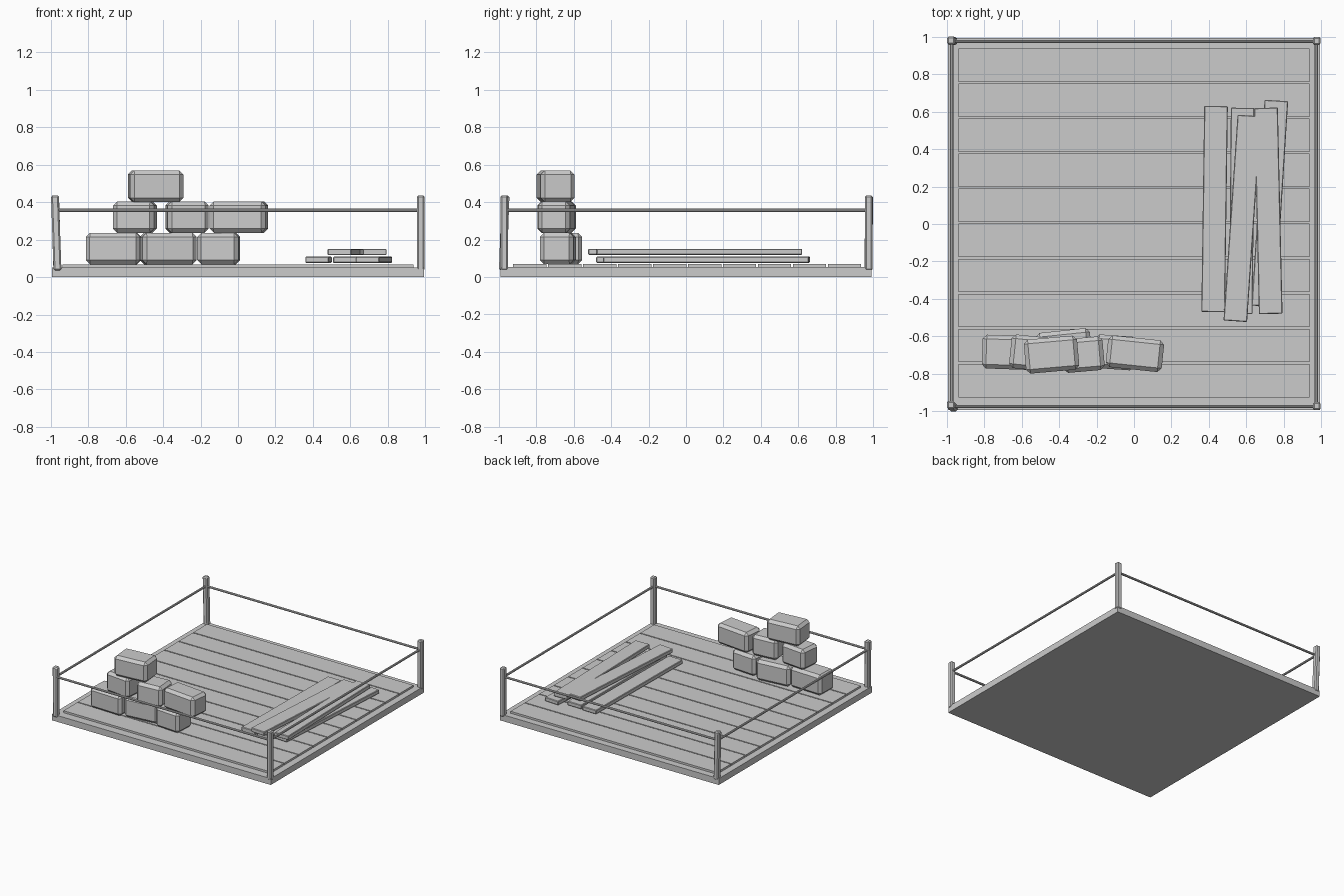
import bpy, bmesh, math
from mathutils import Matrix, Vector

if "Cube" in bpy.data.objects:
    bpy.data.objects.remove(bpy.data.objects["Cube"])

grey = bpy.data.materials.new("plain grey")
grey.diffuse_color = (0.6, 0.6, 0.6, 1)
grey.use_nodes = True
grey.node_tree.nodes["Principled BSDF"].inputs["Base Color"].default_value = grey.diffuse_color


def finish(name, bm):
    mesh = bpy.data.meshes.new(name)
    bm.to_mesh(mesh)
    bm.free()
    mesh.materials.append(grey)
    obj = bpy.data.objects.new(name, mesh)
    bpy.context.collection.objects.link(obj)
    return obj


def box(name, centre, size, angle=0.0, bevel=0.0, shift=(0, 0)):
    """Chamfered box turned about z; shift slides its top to make it lean."""
    bm = bmesh.new()
    bmesh.ops.create_cube(bm, size=1, matrix=Matrix.Diagonal((*size, 1)))
    if bevel:
        bmesh.ops.bevel(bm, geom=bm.edges[:], offset=bevel, segments=1,
                        affect='EDGES')
    for v in bm.verts:
        t = v.co.z / size[2]
        v.co.x += shift[0] * t
        v.co.y += shift[1] * t
    bm.transform(Matrix.Translation(centre) @ Matrix.Rotation(math.radians(angle), 4, 'Z'))
    return finish(name, bm)


def rail(name, a, b, radius=0.009):
    """Thin round bar between two points."""
    a, b = Vector(a), Vector(b)
    bm = bmesh.new()
    turn = (b - a).to_track_quat('Z', 'Y').to_matrix().to_4x4()
    bmesh.ops.create_cone(bm, cap_ends=True, segments=8, radius1=radius, radius2=radius,
                          depth=(b - a).length,
                          matrix=Matrix.Translation((a + b) / 2) @ turn)
    return finish(name, bm)


# Platform base and raised floor planks
box("platform_base", (0, 0, 0.026), (1.984, 1.984, 0.052))
pitch = 0.187
for i in range(10):
    box(f"floor_plank_{i + 1}", (0, 0.006 + (i - 4.5) * pitch, 0.055),
        (1.874, pitch - 0.009, 0.026))

# Corner posts, a few of them leaning slightly
posts = [(-0.97, -0.972, -0.014, 0.014), (0.975, -0.972, 0, 0),
         (-0.97, 0.977, -0.012, 0.004), (0.975, 0.977, 0, 0)]
for i, (x, y, sx, sy) in enumerate(posts):
    box(f"corner_post_{i + 1}", (x, y, 0.235), (0.042, 0.042, 0.4), 0, 0.008, (sx, sy))

# Rails between the posts
for s in (-1, 1):
    rail("side_rail", (s * 0.972, -0.97, 0.357), (s * 0.972, 0.975, 0.357))
    rail("cross_rail", (-0.97, s * 0.974, 0.357), (0.975, s * 0.974, 0.357))

# Stacked stone blocks: x, y, z centre, length, depth, turn
blocks = [(-0.665, -0.685, 0.152, 0.29, 0.18, -2), (-0.373, -0.658, 0.152, 0.29, 0.18, 6),
          (-0.103, -0.685, 0.152, 0.22, 0.18, -4),
          (-0.55, -0.688, 0.32, 0.22, 0.18, -6), (-0.272, -0.697, 0.32, 0.22, 0.18, 5),
          (0.005, -0.692, 0.32, 0.3, 0.17, -6),
          (-0.44, -0.697, 0.485, 0.285, 0.182, 5)]
for i, (x, y, z, length, depth, turn) in enumerate(blocks):
    box(f"stone_block_{i + 1}", (x, y, z), (length, depth, 0.168), turn, 0.022)

# Loose boards in two layers: x, y, z centre, turn
boards = [(0.43, 0.08, 0.092, -0.8), (0.575, 0.07, 0.092, -0.5), (0.725, 0.11, 0.092, -3.6),
          (0.578, 0.03, 0.134, -3.9), (0.717, 0.07, 0.134, 1.3)]
for i, (x, y, z, turn) in enumerate(boards):
    box(f"loose_board_{i + 1}", (x, y, z), (0.126, 1.1, 0.033), turn, 0.004)
